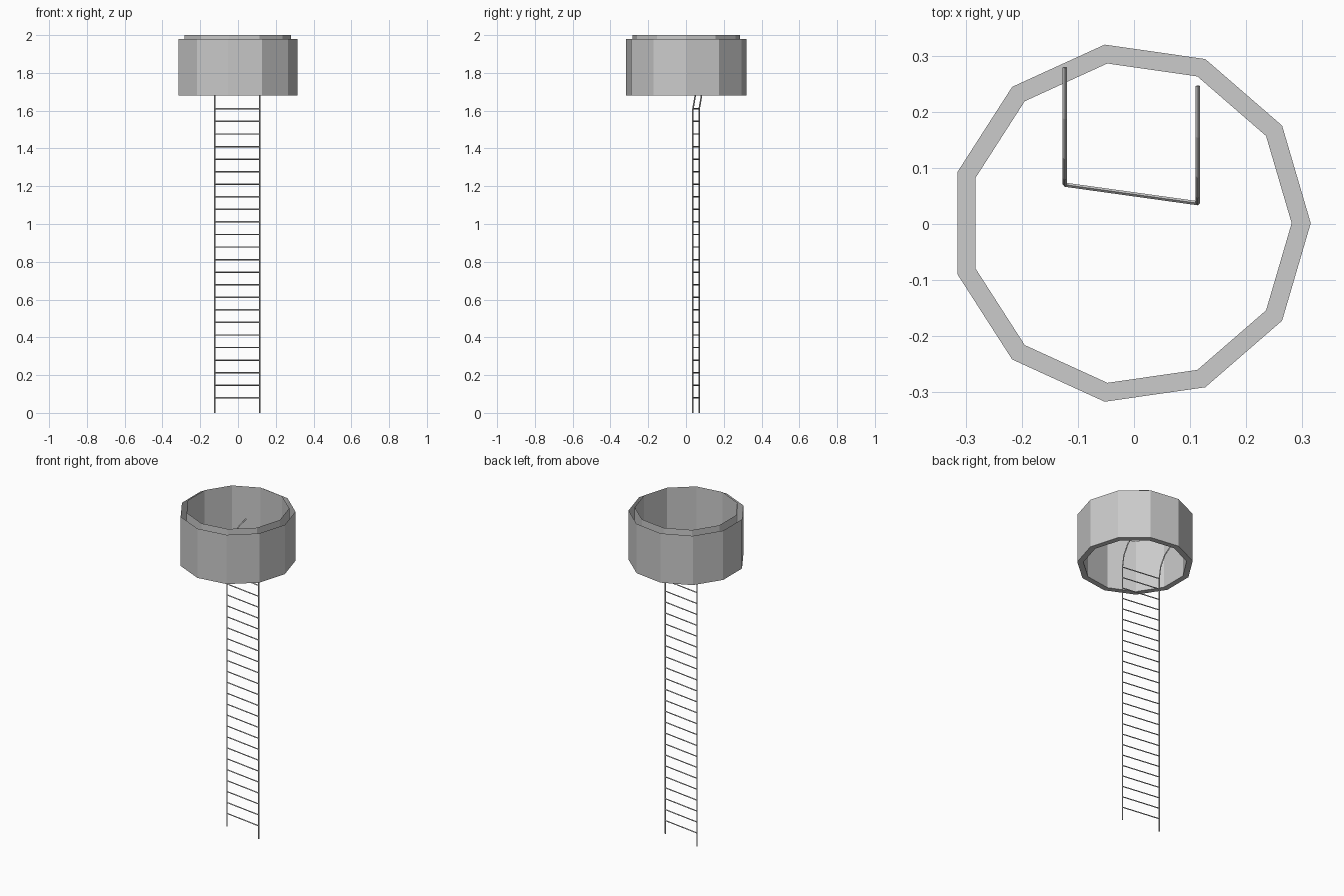
import bpy, bmesh
from math import cos, sin, pi

cube = bpy.data.objects.get("Cube")
if cube:
    bpy.data.objects.remove(cube, do_unlink=True)

grey = bpy.data.materials.new("pale_grey")
grey.use_nodes = True
colour = (0.6, 0.6, 0.6, 1)
grey.diffuse_color = colour
grey.node_tree.nodes["Principled BSDF"].inputs["Base Color"].default_value = colour


def add_object(name, data):
    data.materials.append(grey)
    obj = bpy.data.objects.new(name, data)
    bpy.context.collection.objects.link(obj)
    return obj


def revolve(name, profile, sides, centre):
    """Faceted shell from a (radius, height) profile."""
    bm = bmesh.new()
    loops = []
    for r, z in profile:
        angles = [2 * pi * i / sides for i in range(sides)]
        loops.append([bm.verts.new((centre[0] + r * cos(a), centre[1] + r * sin(a), z))
                      for a in angles])
    for upper, lower in zip(loops, loops[1:]):
        for i in range(sides):
            j = (i + 1) % sides
            bm.faces.new((upper[i], upper[j], lower[j], lower[i]))
    mesh = bpy.data.meshes.new(name)
    bm.to_mesh(mesh)
    bm.free()
    return add_object(name, mesh)


def bar(name, points, radius):
    """Four-sided bar along a path."""
    curve = bpy.data.curves.new(name, "CURVE")
    curve.dimensions = "3D"
    curve.bevel_depth = radius
    curve.bevel_resolution = 0
    curve.use_fill_caps = True
    spline = curve.splines.new("POLY")
    spline.points.add(len(points) - 1)
    for point, co in zip(spline.points, points):
        point.co = (*co, 1)
        point.radius = 1
    spline.use_smooth = False
    return add_object(name, curve)


# Double-walled collar: inner wall, bottom rim, outer wall, open slot on top
inner, outer, bottom = 0.2875, 0.3215, 1.68
revolve("collar", [(inner, 2.0), (inner, bottom), (outer, bottom), (outer, 1.98)],
        11, (-0.0065, 0.0015))

# Ladder rails, hooked backwards at the top
rail_feet = {"right_rail": (-0.123, 0.07), "left_rail": (0.114, 0.037)}
hook = [(0, 0), (0.012, 0.07), (0.048, 0.13), (0.118, 0.175), (0.209, 0.198)]
for name, (x, y) in rail_feet.items():
    path = [(x, y, 0)] + [(x, y + dy, 1.61 + dz) for dy, dz in hook]
    bar(name, path, 0.004)

# Rungs
for i in range(24):
    z = 0.08 + 0.0665 * i
    bar(f"rung_{i + 1}", [(x, y, z) for x, y in rail_feet.values()], 0.0037)
